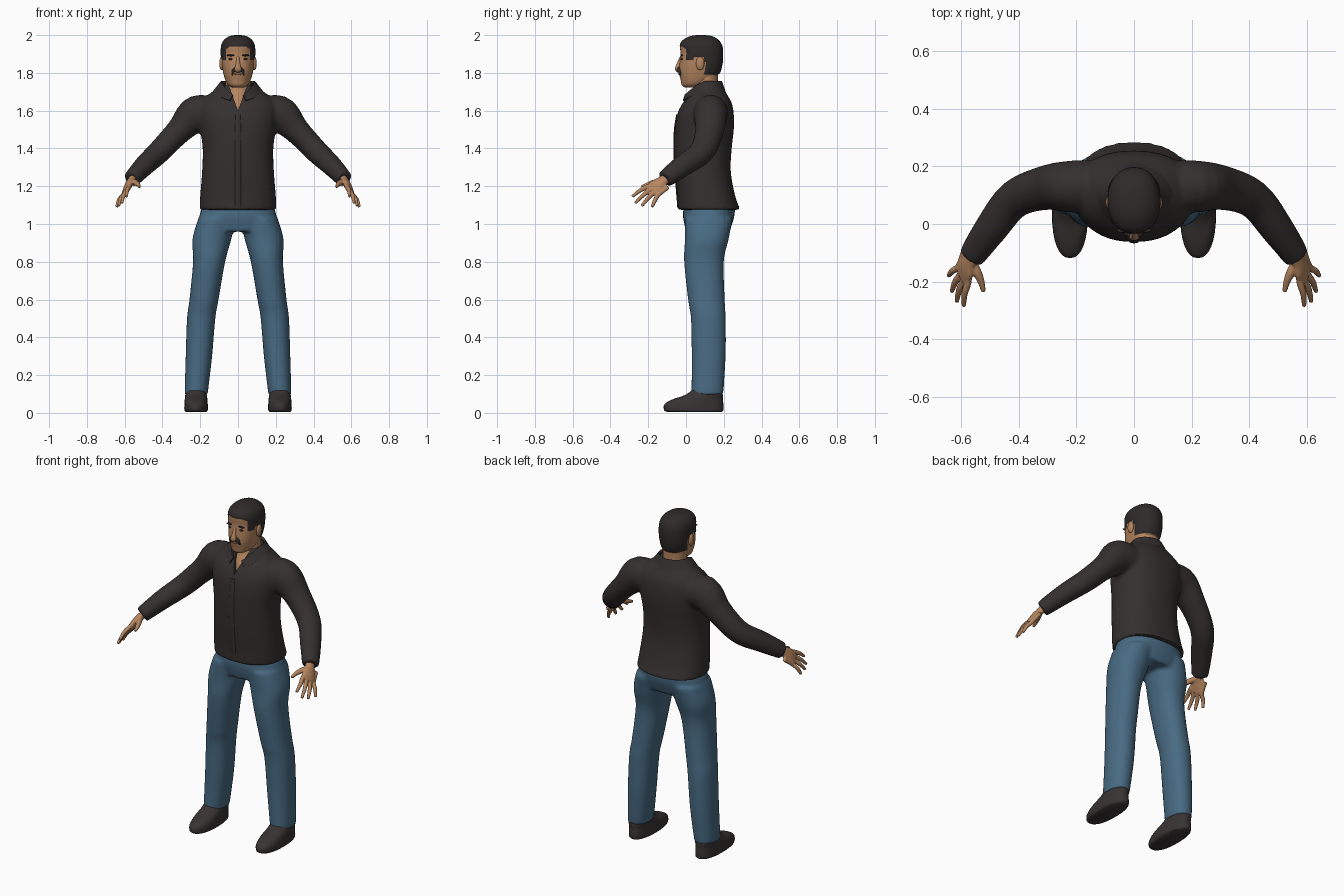
import bpy, bmesh, math
from mathutils import Vector, Matrix

cube = bpy.data.objects.get("Cube")
if cube:
    bpy.data.objects.remove(cube, do_unlink=True)


def material(name, rgb):
    m = bpy.data.materials.new(name)
    m.use_nodes = True
    m.diffuse_color = (*rgb, 1)
    m.node_tree.nodes["Principled BSDF"].inputs["Base Color"].default_value = (*rgb, 1)
    return m


SHIRT = material("charcoal cloth", (0.036, 0.029, 0.029))
DENIM = material("blue denim", (0.065, 0.145, 0.225))
SKIN = material("skin", (0.46, 0.235, 0.115))
HAIR = material("dark hair", (0.028, 0.023, 0.023))
SHOE = material("shoe leather", (0.04, 0.033, 0.033))
LIPS = material("lips", (0.25, 0.1, 0.06))


def spline(secs, sub):
    """Smooth interpolation through a list of section tuples."""
    out = []
    for i in range(len(secs) - 1):
        p0, p1, p2, p3 = (secs[max(0, min(len(secs) - 1, i + k))] for k in (-1, 0, 1, 2))
        for j in range(sub):
            t = j / sub
            out.append([b + t / 2 * (c - a + t * (2 * a - 5 * b + 4 * c - d + t * (3 * (b - c) + d - a)))
                        for a, b, c, d in zip(p0, p1, p2, p3)])
    return out + [list(secs[-1])]


def loft(bm, secs, side=None, seg=32, sub=5, power=2.0):
    """Skin sections (x, y, z, a, b): level slices, or across the path if side is given."""
    secs = spline(secs, sub)
    rings = []
    for i, (x, y, z, a, b) in enumerate(secs):
        u, v = Vector((1, 0, 0)), Vector((0, 1, 0))
        if side:
            t = (Vector(secs[min(i + 1, len(secs) - 1)][:3]) - Vector(secs[max(i - 1, 0)][:3])).normalized()
            u = Vector(side)
            u = (u - t * u.dot(t)).normalized()
            v = t.cross(u)
        ring = []
        for k in range(seg):
            c, s = math.cos(math.tau * k / seg), math.sin(math.tau * k / seg)
            c = math.copysign(abs(c) ** (2 / power), c)
            s = math.copysign(abs(s) ** (2 / power), s)
            ring.append(bm.verts.new(Vector((x, y, z)) + u * a * c + v * b * s))
        rings.append(ring)
    for r, q in zip(rings, rings[1:]):
        for k in range(seg):
            n = (k + 1) % seg
            bm.faces.new((r[k], r[n], q[n], q[k]))
    bm.faces.new(rings[0])
    bm.faces.new(rings[-1])


def ball(bm, centre, size):
    bmesh.ops.create_uvsphere(bm, u_segments=20, v_segments=12, radius=1,
                              matrix=Matrix.Translation(centre) @ Matrix.Diagonal((*size, 1)))


def flip(secs, s):
    return [(p[0] * s, *p[1:]) for p in secs]


def finish(bm, name, *mats, voxel=0, smooth=4, cutter=None, thick=0, angle=45):
    bmesh.ops.recalc_face_normals(bm, faces=bm.faces)
    me = bpy.data.meshes.new(name)
    bm.to_mesh(me)
    bm.free()
    ob = bpy.data.objects.new(name, me)
    bpy.context.collection.objects.link(ob)
    for m in mats:
        me.materials.append(m)
    if voxel:
        r = ob.modifiers.new("blend", 'REMESH')
        r.mode, r.voxel_size = 'VOXEL', voxel
        f = ob.modifiers.new("soften", 'SMOOTH')
        f.factor, f.iterations = 0.5, smooth
    if cutter:
        c = ob.modifiers.new("opening", 'BOOLEAN')
        c.object, c.operation = cutter, 'DIFFERENCE'
    if thick:
        ob.modifiers.new("thickness", 'SOLIDIFY').thickness = thick
    bpy.ops.object.select_all(action='DESELECT')
    ob.select_set(True)
    bpy.context.view_layer.objects.active = ob
    for mod in list(ob.modifiers):
        bpy.ops.object.modifier_apply(modifier=mod.name)
    bpy.ops.object.shade_smooth_by_angle(angle=math.radians(angle))
    return ob


# Neck opening cutter: a wedge through the front of the shirt
bm = bmesh.new()
wedge = [(0, 1.6), (0.065, 1.78), (-0.065, 1.78)]
ends = [[bm.verts.new((x, y, z)) for x, z in wedge] for y in (-0.3, 0.09)]
for e in ends:
    bm.faces.new(e)
for k in range(3):
    bm.faces.new((ends[0][k], ends[0][k - 1], ends[1][k - 1], ends[1][k]))
cutter = finish(bm, "neck_opening_cutter", SHIRT)
cutter.hide_render = True

# Shirt: torso and sleeves blended together
bm = bmesh.new()
loft(bm, [(0, .122, 1.075, .203, .166), (0, .107, 1.15, .2, .153), (0, .09, 1.28, .19, .147),
          (0, .09, 1.4, .187, .152), (0, .097, 1.5, .2, .156), (0, .103, 1.58, .21, .15),
          (0, .112, 1.64, .2, .13), (0, .118, 1.69, .15, .097), (0, .118, 1.735, .085, .072)],
     seg=48, power=2.3)
arm = [(.1, .13, 1.57, .08, .09), (.215, .13, 1.582, .1, .09), (.31, .125, 1.495, .07, .077),
       (.415, .085, 1.385, .062, .067), (.495, -.015, 1.31, .055, .06), (.563, -.112, 1.237, .045, .048)]
for s in (1, -1):
    loft(bm, flip(arm, s), side=(s, 0, 1))
finish(bm, "shirt", SHIRT, voxel=.01, smooth=6, cutter=cutter)
bpy.data.objects.remove(cutter, do_unlink=True)

# Button band down the shirt front
bm = bmesh.new()
loft(bm, [(0, -.041, 1.085, .016, .005), (0, -.046, 1.15, .016, .005), (0, -.057, 1.28, .016, .005),
          (0, -.062, 1.4, .016, .005), (0, -.059, 1.5, .016, .005), (0, -.047, 1.58, .012, .005)],
     side=(1, 0, 0), seg=12)
finish(bm, "button_band", SHIRT)

# Collar: a folded strip round the neck, with points at the front
bm = bmesh.new()
rows = []
for k in range(41):
    t = math.radians(-90 + 18 + 324 * k / 40)
    front = max(0, -math.sin(t)) ** 2
    c, s = math.cos(t), math.sin(t)
    rows.append([bm.verts.new((c * a, .11 + s * b - front * dy, z - front * dz))
                 for a, b, z, dy, dz in ((.08, .07, 1.745, .045, .075), (.09, .08, 1.757, .045, .08),
                                         (.135, .1, 1.7, .035, .05))])
for p, q in zip(rows, rows[1:]):
    for k in range(2):
        bm.faces.new((p[k], q[k], q[k + 1], p[k + 1]))
finish(bm, "collar", SHIRT, thick=.008)

# Trousers: hips and two legs blended together
bm = bmesh.new()
loft(bm, [(0, .125, 1.11, .18, .135), (0, .12, 1.04, .205, .136), (0, .115, .96, .2, .115)], power=2.3)
leg = [(.11, .12, 1.03, .1, .128), (.138, .11, .92, .103, .116), (.153, .095, .8, .085, .105),
       (.18, .108, .6, .077, .097), (.195, .118, .5, .075, .092), (.207, .12, .3, .07, .09),
       (.222, .113, .095, .061, .084)]
for s in (1, -1):
    loft(bm, flip(leg, s), power=2.2)
finish(bm, "trousers", DENIM, voxel=.01, smooth=5)

# Shoes
shoe = [(.222, .045, .005, .055, .145), (.222, .041, .015, .062, .157), (.222, .042, .045, .062, .156),
        (.222, .06, .07, .06, .135), (.222, .095, .095, .057, .1), (.222, .112, .125, .05, .075)]
for s, name in ((1, "left_shoe"), (-1, "right_shoe")):
    bm = bmesh.new()
    loft(bm, flip(shoe, s), power=2.3)
    finish(bm, name, SHOE)

# Hands: palm, four fingers and a thumb blended together
wide = Vector((.035, .06, -.05))
index_knuckle, index_base = Vector((.575, -.2, 1.2)), Vector((.568, -.13, 1.225))
tips = [(.59, -.285, 1.145), (.615, -.27, 1.11), (.632, -.235, 1.095), (.643, -.18, 1.09)]
for s, name in ((1, "left_hand"), (-1, "right_hand")):
    bm = bmesh.new()
    side = (wide.x * s, wide.y, wide.z)
    loft(bm, flip([(.55, -.095, 1.25, .026, .022), (.57, -.13, 1.222, .032, .02),
                   (.582, -.155, 1.2, .043, .019), (.595, -.18, 1.172, .045, .015)], s), side=side, seg=20)
    for i, tip in enumerate(tips):
        root = index_knuckle + wide * (i / 3) * .9
        base = index_base + wide * (i / 3) * .6
        mid = root.lerp(Vector(tip), .5) + Vector((.005, 0, .005))
        loft(bm, flip([(*base, .011, .011), (*root, .0125, .0125), (*mid, .0115, .0115),
                       (*tip, .008, .008)], s), side=side, seg=12)
    loft(bm, flip([(.565, -.12, 1.225, .014, .014), (.545, -.165, 1.22, .016, .016),
                   (.53, -.2, 1.21, .0125, .0125), (.522, -.235, 1.197, .008, .008)], s), side=(0, 0, 1), seg=12)
    finish(bm, name, SKIN, voxel=.004, smooth=4)

# Neck and upper chest
bm = bmesh.new()
loft(bm, [(0, .085, 1.57, .06, .1), (0, .085, 1.64, .068, .088), (0, .1, 1.7, .07, .068),
          (0, .105, 1.75, .066, .064), (0, .105, 1.82, .065, .065)])
finish(bm, "neck", SKIN)


def is_hair(p):
    if p.y < .0:
        return p.z > 1.942 - max(0, abs(p.x) - .045) * .8
    if p.y < .04:
        return p.z > 1.865
    if p.y < .1:
        return p.z > 1.885
    return p.z > 1.79


# Head, with the hair cap raised from its faces
bm = bmesh.new()
loft(bm, [(0, .03, 1.722, .028, .036), (0, .04, 1.735, .05, .062), (0, .058, 1.76, .066, .086),
          (0, .07, 1.8, .078, .106), (0, .078, 1.85, .086, .112), (0, .082, 1.9, .088, .111),
          (0, .079, 1.94, .086, .11), (0, .078, 1.966, .076, .097), (0, .08, 1.985, .055, .071),
          (0, .08, 1.994, .032, .042), (0, .08, 1.996, .005, .006)], seg=56, sub=6, power=2.15)
bmesh.ops.recalc_face_normals(bm, faces=bm.faces)
for f in bm.faces:
    f.material_index = int(is_hair(f.calc_center_median()))
bm.normal_update()
raised = [(v, v.normal.copy()) for v in bm.verts if all(f.material_index for f in v.link_faces)]
for v, n in raised:
    v.co += n * .004
finish(bm, "head", SKIN, HAIR)

# Nose and ears
bm = bmesh.new()
loft(bm, [(0, -.02, 1.893, .007, .008), (0, -.036, 1.85, .011, .012), (0, -.044, 1.82, .018, .014),
          (0, -.038, 1.806, .012, .008)], side=(1, 0, 0), seg=16)
finish(bm, "nose", SKIN, angle=60)
for s, name in ((1, "left"), (-1, "right")):
    bm = bmesh.new()
    ball(bm, (s * .087, .075, 1.85), (.012, .022, .036))
    finish(bm, name + "_ear", SKIN)
    bm = bmesh.new()
    ball(bm, (s * .036, -.022, 1.873), (.014, .006, .006))
    finish(bm, name + "_eye", HAIR)
    bm = bmesh.new()
    ball(bm, (s * .038, -.023, 1.893), (.023, .007, .005))
    finish(bm, name + "_eyebrow", HAIR)

# Moustache and mouth
bm = bmesh.new()
half = [(.031, -.029, 1.787, .004, .004), (.027, -.034, 1.808, .009, .007), (.012, -.04, 1.82, .012, .009)]
loft(bm, flip(half, -1) + [(0, -.042, 1.82, .01, .009)] + half[::-1], side=(0, .3, 1), seg=16)
finish(bm, "moustache", HAIR, angle=60)
bm = bmesh.new()
ball(bm, (0, -.035, 1.795), (.021, .006, .007))
finish(bm, "mouth", LIPS)
